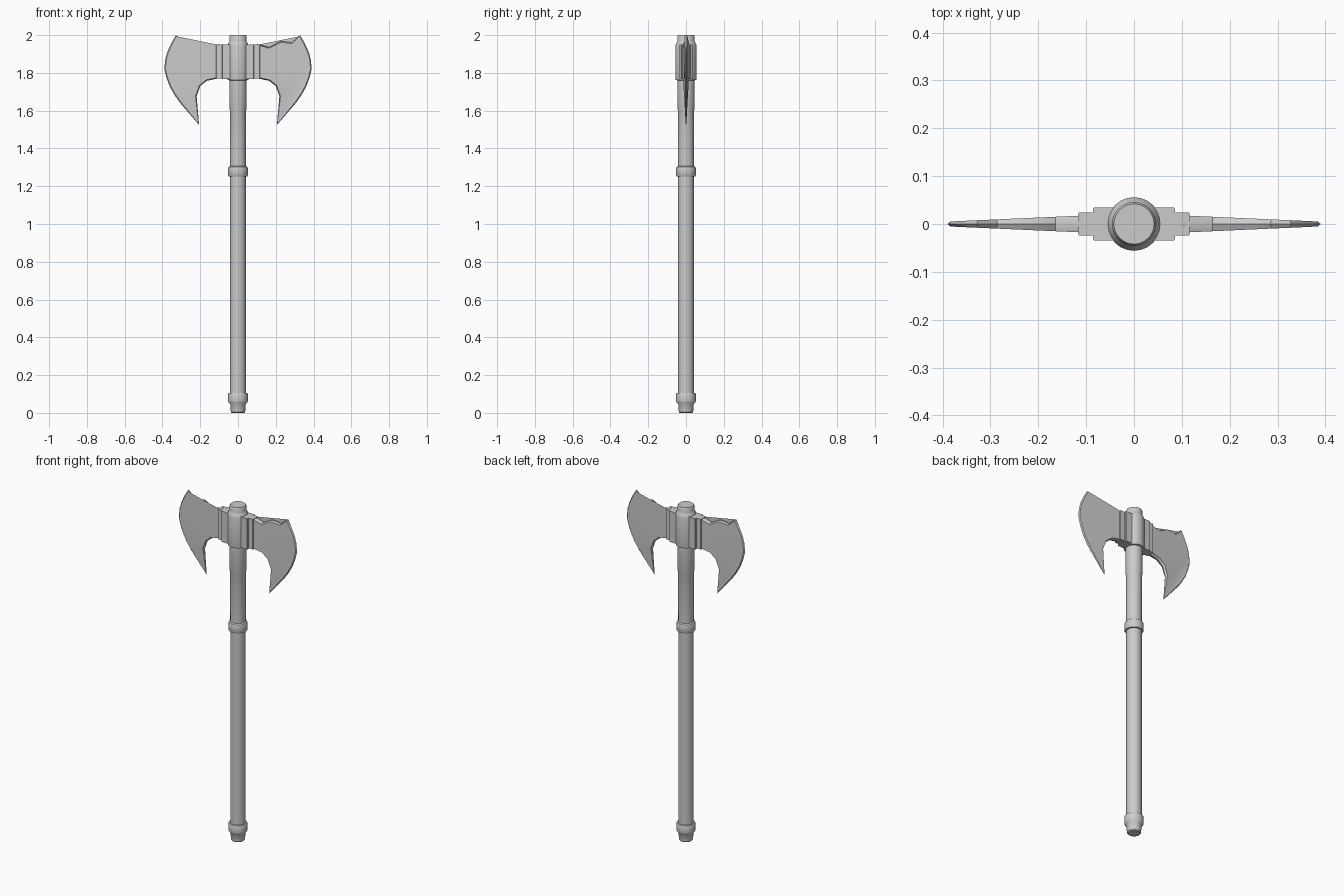
import bpy, bmesh, math
from mathutils import Vector

if "Cube" in bpy.data.objects:
    bpy.data.objects.remove(bpy.data.objects["Cube"])


def finish(name, bm, smooth=True):
    bmesh.ops.recalc_face_normals(bm, faces=bm.faces)
    me = bpy.data.meshes.new(name)
    bm.to_mesh(me)
    bm.free()
    ob = bpy.data.objects.new(name, me)
    bpy.context.collection.objects.link(ob)
    if smooth:
        bpy.ops.object.select_all(action='DESELECT')
        ob.select_set(True)
        bpy.context.view_layer.objects.active = ob
        bpy.ops.object.shade_smooth_by_angle(angle=math.radians(35))
    return ob


def lathe(name, profile, n=24):
    """Closed turned part from (radius, z) pairs."""
    bm = bmesh.new()
    rings = [[bm.verts.new((r * math.cos(2 * math.pi * i / n),
                            r * math.sin(2 * math.pi * i / n), z))
              for i in range(n)] for r, z in profile]
    for a, b in zip(rings, rings[1:]):
        for i in range(n):
            j = (i + 1) % n
            bm.faces.new((a[i], a[j], b[j], b[i]))
    bm.faces.new(rings[0])
    bm.faces.new(rings[-1])
    return finish(name, bm)


def block(name, hx, hy, z0, z1, bevel):
    bm = bmesh.new()
    bmesh.ops.create_cube(bm, size=1)
    for v in bm.verts:
        v.co = (v.co.x * 2 * hx, v.co.y * 2 * hy,
                (z0 + z1) / 2 + v.co.z * (z1 - z0))
    edges = [e for e in bm.edges
             if abs(e.verts[0].co.z - e.verts[1].co.z) > 0.05]
    bmesh.ops.bevel(bm, geom=edges, offset=bevel, segments=1, affect='EDGES')
    return finish(name, bm, False)


# Handle parts
lathe("pommel", [(.033, 0), (.038, .006), (.041, .045), (.051, .058),
                 (.052, .062), (.052, .098), (.049, .104), (.040, .106)])
lathe("lower_shaft", [(.042, .09), (.042, 1.27)])
lathe("middle_ring", [(.041, 1.25), (.049, 1.252), (.052, 1.257),
                      (.052, 1.295), (.049, 1.303), (.041, 1.308)])
lathe("upper_shaft", [(.042, 1.28), (.043, 1.60), (.046, 1.61), (.046, 1.78)])

# Head socket and top cap
lathe("head_socket", [(.045, 1.76), (.055, 1.763), (.056, 1.768),
                      (.056, 1.945), (.054, 1.952), (.046, 1.968)])
lathe("top_cap", [(.046, 1.94), (.046, 1.992), (.042, 2.0)])

# Stepped blocks either side of the socket
block("inner_block", .086, .035, 1.767, 1.950, .003)
block("outer_block", .116, .024, 1.771, 1.950, .002)

# Blade outline (x, z), clockwise from the inner top corner
OUTLINE = [(.10, 1.953), (.164, 1.936), (.227, 1.968), (.285, 1.961),
           (.328, 2.0), (.353, 1.958), (.375, 1.91), (.386, 1.868),
           (.390, 1.82), (.379, 1.775), (.360, 1.725), (.338, 1.686),
           (.310, 1.645), (.206, 1.524), (.219, 1.677), (.200, 1.73),
           (.165, 1.758), (.10, 1.772)]


def thickness(x, z):
    t = .018 - .013 * (x - .10) / .29
    return t * min(1, max(.12, (z - 1.50) / .22))


def blade(name, side):
    bm = bmesh.new()
    pts = [Vector(p) for p in OUTLINE]
    n = len(pts)
    rim = [bm.verts.new((side * p.x, 0, p.y)) for p in pts]
    # each cheek is the outline pulled in slightly, giving a bevelled edge
    for y in (-1, 1):
        cheek = []
        for i, p in enumerate(pts):
            a = (p - pts[i - 1]).normalized()
            b = (pts[(i + 1) % n] - p).normalized()
            m = Vector((a.y, -a.x)) + Vector((b.y, -b.x))
            q = p + m.normalized() * .006
            cheek.append(bm.verts.new((side * q.x, y * thickness(*q), q.y)))
        for i in range(n):
            j = (i + 1) % n
            bm.faces.new((rim[i], rim[j], cheek[j], cheek[i]))
        face = bm.faces.new(cheek)
        bmesh.ops.triangulate(bm, faces=[face])
    return finish(name, bm)


blade("blade_right", 1)
blade("blade_left", -1)
